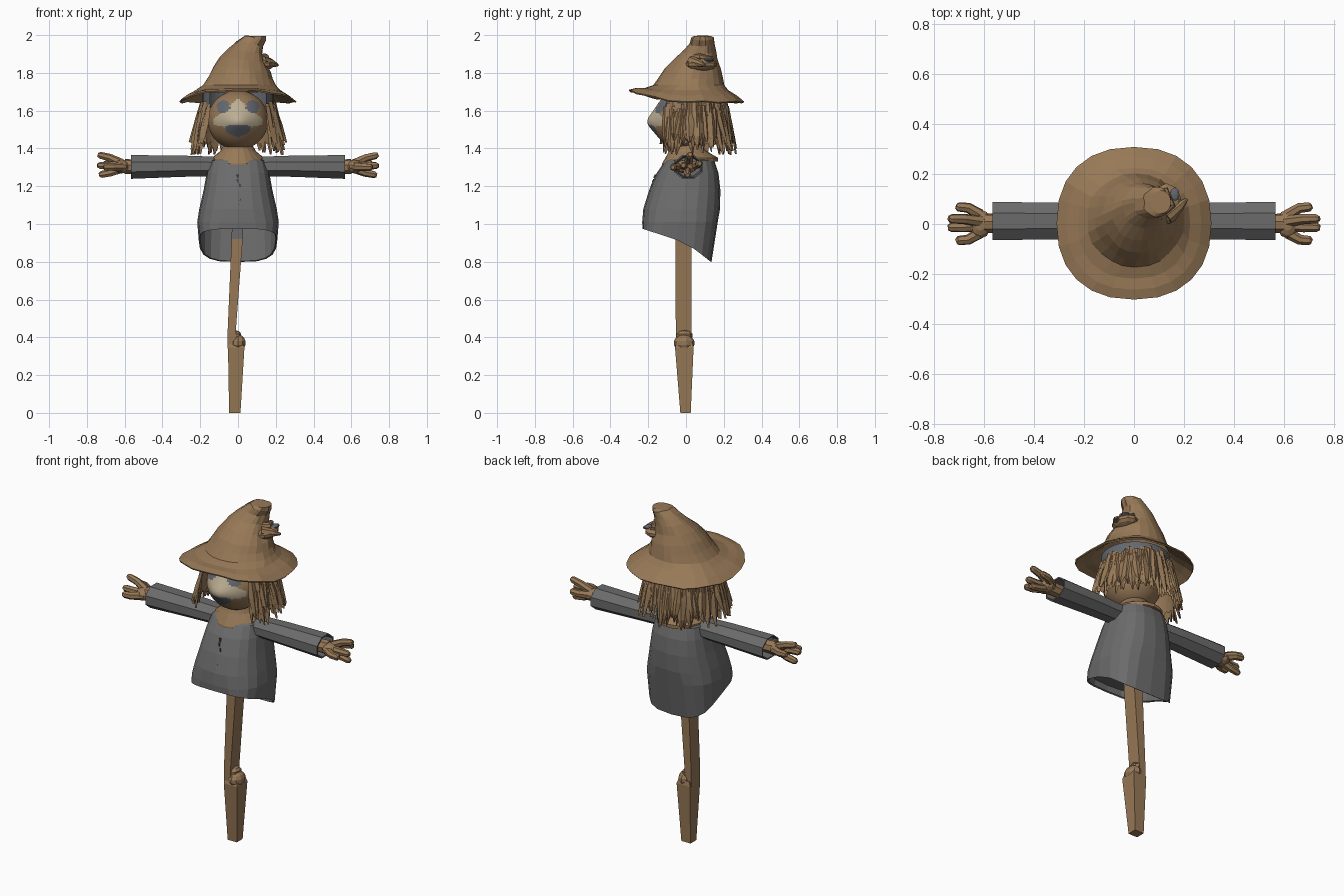
import bpy, bmesh, math, random
from mathutils import Vector

if "Cube" in bpy.data.objects:
    bpy.data.objects.remove(bpy.data.objects["Cube"])

random.seed(4)
PI = math.pi


def material(name, r, g, b):
    m = bpy.data.materials.new(name)
    m.diffuse_color = (r, g, b, 1)
    m.use_nodes = True
    m.node_tree.nodes["Principled BSDF"].inputs["Base Color"].default_value = m.diffuse_color
    return m


BROWN = material("burlap brown", 0.31, 0.19, 0.095)
GREY = material("shirt grey", 0.15, 0.147, 0.147)
DARK = material("stitch dark grey", 0.05, 0.05, 0.052)
CREAM = material("face cream", 0.50, 0.42, 0.29)
BLUE = material("slate grey", 0.125, 0.138, 0.16)


def finish(name, bm, mats, smooth=False):
    bmesh.ops.recalc_face_normals(bm, faces=bm.faces)
    me = bpy.data.meshes.new(name)
    bm.to_mesh(me)
    bm.free()
    for m in mats:
        me.materials.append(m)
    for p in me.polygons:
        p.use_smooth = smooth
    ob = bpy.data.objects.new(name, me)
    bpy.context.collection.objects.link(ob)
    return ob


def add_loft(bm, rings, caps=(True, True), closed=True):
    vs = [[bm.verts.new(p) for p in r] for r in rings]
    n = len(vs[0])
    for a, b in zip(vs, vs[1:]):
        for i in range(n if closed else n - 1):
            j = (i + 1) % n
            bm.faces.new((a[i], a[j], b[j], b[i]))
    if caps[0]:
        bm.faces.new(vs[0])
    if caps[1]:
        bm.faces.new(vs[-1])


def loft(name, rings, mat, caps=(True, True), closed=True, smooth=False):
    bm = bmesh.new()
    add_loft(bm, rings, caps, closed)
    return finish(name, bm, [mat], smooth)


def ring(cx, cy, z, rx, ry, n=16, power=1.0):
    """Horizontal ellipse; power below 1 makes it squarer."""
    out = []
    for i in range(n):
        c, s = math.cos(2 * PI * i / n), math.sin(2 * PI * i / n)
        out.append(Vector((cx + rx * math.copysign(abs(c) ** power, c),
                           cy + ry * math.copysign(abs(s) ** power, s), z)))
    return out


def box_ring(x0, x1, y0, y1, z):
    return [(x0, y0, z), (x1, y0, z), (x1, y1, z), (x0, y1, z)]


def add_tube(bm, pts, radii, n=7):
    rings = []
    for i, p in enumerate(pts):
        d = (pts[min(i + 1, len(pts) - 1)] - pts[max(i - 1, 0)]).normalized()
        u = d.cross(Vector((0.1, 0.2, 1))).normalized()
        v = d.cross(u)
        rings.append([p + (u * math.cos(2 * PI * k / n) + v * math.sin(2 * PI * k / n)) * radii[i]
                      for k in range(n)])
    add_loft(bm, rings)


def add_ball(bm, c, r, seg=10):
    v = bmesh.ops.create_uvsphere(bm, u_segments=seg, v_segments=seg - 3, radius=1)["verts"]
    for p in v:
        p.co = Vector((c[k] + p.co[k] * r[k] for k in range(3)))


# Post: two crooked timbers with a lashed joint, and a grey peg into the shirt
loft("lower_post", [box_ring(-.047, .013, -.03, .025, 0),
                    box_ring(-.053, .034, -.058, .04, .345),
                    box_ring(-.048, .026, -.05, .034, .37)], BROWN)
loft("upper_post", [box_ring(-.056, -.008, -.052, .03, .34),
                    box_ring(-.055, -.012, -.054, .03, .43),
                    box_ring(-.034, .025, -.056, .03, .92)], BROWN)
loft("post_peg", [box_ring(-.034, .025, -.056, .03, .92),
                  box_ring(-.032, .027, -.056, .03, 1.0)], GREY)
bm = bmesh.new()
add_ball(bm, (0, -.01, .37), (.043, .056, .045))
add_ball(bm, (-.012, -.008, .41), (.03, .044, .028), 8)
finish("post_knot", bm, [BROWN])

# Shirt body with hem sloping down to the back and an open hollow underneath
def body_ring(z, rx, y0, y1, power=.8):
    return ring(0, (y0 + y1) / 2, z, rx, (y1 - y0) / 2, 20, power)

hem = body_ring(0, .208, -.23, .135, .62)
for p in hem:
    p.z = .975 - .33 * (p.y + .23) if p.y < 0 else .90 - .75 * p.y
mid = body_ring(1.01, .216, -.232, .168, .72)
inner = [Vector((p.x * .96, (p.y + .05) * .96 - .05, p.z + .004)) for p in hem]
loft("shirt_body", [body_ring(1.365, .085, -.07, .10), body_ring(1.335, .150, -.11, .15),
                    body_ring(1.27, .166, -.155, .172), body_ring(1.18, .182, -.195, .182),
                    body_ring(1.08, .205, -.226, .18), mid, hem, inner,
                    body_ring(1.015, .205, -.222, .158, .72)], GREY)

# Stitched seam on the shirt front
bm = bmesh.new()
for i in range(7):
    z = 1.10 + i * .024
    y = -.222 + (z - 1.08) * .32
    x = .004 + .008 * math.sin(i * 2)
    add_loft(bm, [box_ring(x - .005, x + .005, y - .004, y + .004, z),
                  box_ring(x - .008, x + .002, y + .003, y + .01, z + .018)])
finish("shirt_stitches", bm, [DARK])

# Burlap collar dipping at the front
outer = ring(0, .022, 1.35, .138, .148, 20)
for p in outer:
    if p.y < -.02:
        p.z -= .28 * (-.02 - p.y)
edge = [p + Vector((0, 0, -.02)) for p in outer]
loft("collar", [ring(0, 0, 1.43, .07, .07, 20), ring(0, .01, 1.385, .095, .1, 20),
                outer, edge], BROWN, (True, False))

# Sleeves and hands, mirrored left and right
for sx, side in ((1, "right"), (-1, "left")):
    def sleeve(x, cz, ry, rz):
        return [(sx * x, .012 + ry * math.cos(PI / 8 + k * PI / 4),
                 cz + rz * math.sin(PI / 8 + k * PI / 4)) for k in range(8)]
    loft(side + "_sleeve", [sleeve(.10, 1.305, .07, .055), sleeve(.3, 1.306, .079, .061),
                            sleeve(.566, 1.302, .083, .068), sleeve(.566, 1.302, .075, .06),
                            sleeve(.46, 1.302, .066, .052)], GREY)
    bm = bmesh.new()
    add_tube(bm, [Vector((sx * .45, .005, 1.30)), Vector((sx * .6, .002, 1.305))], [.036, .04], 8)
    add_ball(bm, (sx * .615, 0, 1.304), (.045, .06, .036))
    for ex, ey, ez in ((.742, .022, 1.368), (.745, -.014, 1.31), (.735, .008, 1.258),
                       (.712, .072, 1.32), (.712, -.07, 1.30)):
        root, tip = Vector((sx * .615, ey * .5, 1.305 + (ez - 1.305) * .25)), Vector((sx * ex, ey, ez))
        bend = root.lerp(tip, .5) + Vector((0, ey * .15, (ez - 1.306) * .1))
        add_tube(bm, [root, bend, root.lerp(tip, .9), tip], [.024, .021, .019, .011])
    finish(side + "_hand", bm, [BROWN])

# Head with a nose bulge; painted face chosen by position
bm = bmesh.new()
add_ball(bm, (0, -.015, 1.55), (.16, .16, .157), 72)
for v in bm.verts:
    if v.co.y < -.05:
        v.co.y -= .03 * math.exp(-(v.co.x / .07) ** 2 - ((v.co.z - 1.54) / .05) ** 2)
for f in bm.faces:
    c = f.calc_center_median()
    ax = abs(c.x)
    if c.y < -.04:
        if ((ax - .077) / .035) ** 2 + ((c.z - 1.622) / .034) ** 2 < 1:
            f.material_index = 2
        elif (c.x / .068) ** 2 + ((c.z - 1.493 - .2 * ax) / .032) ** 2 < 1:
            f.material_index = 2
        elif 1.50 + .2 * ax < c.z < 1.665 - .85 * ax and ax < .13:
            f.material_index = 1
finish("head", bm, [BROWN, CREAM, BLUE], True)

# Head band, open at the front (angle 0 is the front)
def around(a, r, z, cy=.012):
    return Vector((r * math.sin(a), cy - r * math.cos(a), z))

arc = [math.radians(52 + 256 * i / 32) for i in range(33)]
loft("head_band", [[around(a, .187, z) for a in arc] for z in (1.62, 1.70)],
     BLUE, (False, False), False)

# Straw hair: a shell covered by pointed blades, higher at the back
loft("hair_shell", [[around(a, .19, 1.635) for a in arc], [around(a, .205, 1.54) for a in arc],
                    [around(a, .212, 1.42 + .025 * (i % 2)) for i, a in enumerate(arc)]],
     BROWN, (False, False), False)
bm = bmesh.new()
for layer in range(3):
    for i in range(36):
        a = math.radians(53 + 254 * (i + random.random()) / 36)
        w = random.uniform(.08, .14)
        top = random.uniform(1.625, 1.655) - .03 * layer + .03 * max(0, -math.cos(a))
        low = random.uniform(1.365, 1.45)
        r0 = .193 + .008 * layer
        r2 = random.uniform(.215, .255)
        lean = random.uniform(-.1, .1)
        rows = []
        for t, k in ((0, .8), (.45, 1), (.8, .6), (1, .1)):
            r, z, b = r0 + (r2 - r0) * t ** .8, top + (low - top) * t, a + lean * t
            rows.append([around(b - w * k, r - .004, z), around(b, r + .006, z),
                         around(b + w * k, r - .004, z)])
        add_loft(bm, rows)
finish("straw_hair", bm, [BROWN])

# Hat: wavy squarish brim and bent crown in one loft
N = 24
def brim(r, lift, base):
    pts = ring(0, .003, base, r, r * .985, N, .87)
    for i, p in enumerate(pts):
        s = math.sin(2 * PI * i / N)
        p.z += lift * max(0, -s) ** 1.4 + .07 * lift * math.sin(i * 2.1)
    return pts

crown = [(1.735, .005, .015, .195, .188), (1.775, .012, .025, .168, .17), (1.82, .02, .035, .148, .15),
         (1.87, .027, .05, .118, .117), (1.915, .042, .072, .09, .088),
         (1.955, .065, .085, .068, .066), (1.985, .092, .088, .054, .06)]
rings = [brim(.31, .062, 1.648), brim(.27, .04, 1.68), brim(.225, .012, 1.708)]
for k, (z, cx, cy, rx, ry) in enumerate(crown):
    r = ring(cx, cy, z, rx, ry, N)
    for i, p in enumerate(r):
        p.z -= .25 * k / 6 * (p.x - cx)
        p.x += .005 * math.sin(i * 1.7 + k)
    rings.append(r)
rings.append(ring(.108, .088, 1.995, .04, .046, N))
hat = loft("hat", rings, BROWN, (False, True))
mod = hat.modifiers.new("thickness", "SOLIDIFY")
mod.thickness = .008

# Folded crease on the crown, with a dark patch above it
bm = bmesh.new()
add_ball(bm, (.13, .08, 1.845), (.062, .085, .035))
add_tube(bm, [Vector((.13, .03, 1.86)), Vector((.18, .07, 1.85)), Vector((.212, .10, 1.84))],
         [.03, .022, .006], 8)
add_tube(bm, [Vector((.09, .02, 1.885)), Vector((.145, .075, 1.88)), Vector((.12, .14, 1.87))],
         [.015, .022, .015], 8)
finish("hat_fold", bm, [BROWN])
bm = bmesh.new()
add_ball(bm, (.163, .118, 1.868), (.02, .03, .012), 8)
finish("hat_fold_patch", bm, [BLUE])
